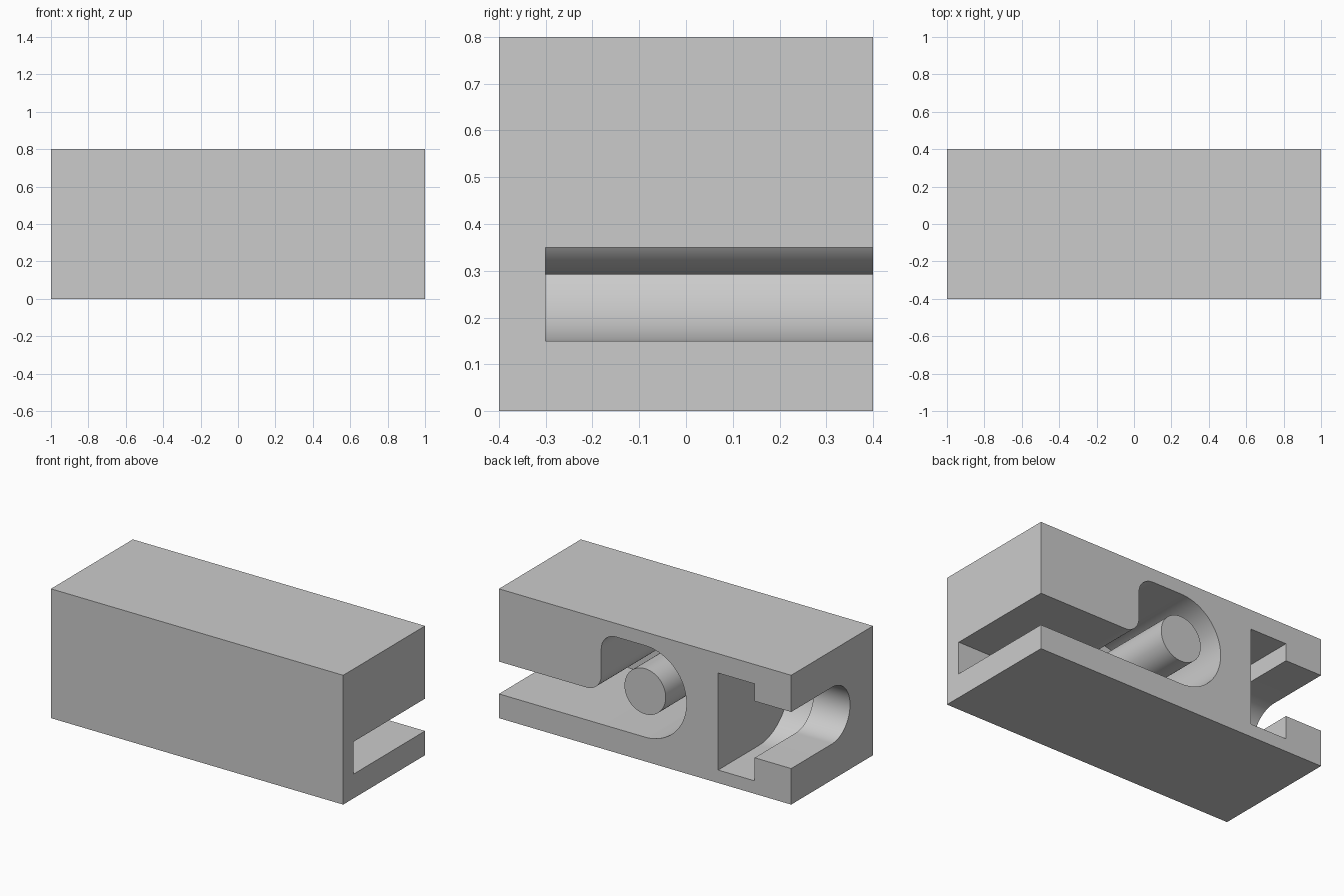
import bpy, bmesh
from math import pi, cos, sin

if "Cube" in bpy.data.objects:
    bpy.data.objects.remove(bpy.data.objects["Cube"], do_unlink=True)

grey = bpy.data.materials.new("plain grey")
grey.use_nodes = True
colour = (0.6, 0.6, 0.6, 1.0)
grey.diffuse_color = colour
grey.node_tree.nodes["Principled BSDF"].inputs["Base Color"].default_value = colour


def arc(cu, cv, r, start, end, steps):
    """Points on an arc, angles in units of pi."""
    angles = [pi * (start + (end - start) * i / steps) for i in range(steps + 1)]
    return [(cu + r * cos(a), cv + r * sin(a)) for a in angles]


def prism(name, profile, axis, lo, hi):
    """Extrude a 2D profile (u, z) along the x or y axis from lo to hi."""
    bm = bmesh.new()
    place = (lambda u, z, d: (d, u, z)) if axis == "x" else (lambda u, z, d: (u, d, z))
    near, far = [[bm.verts.new(place(u, z, d)) for u, z in profile] for d in (lo, hi)]
    bm.faces.new(near)
    bm.faces.new(far)
    n = len(profile)
    for i in range(n):
        j = (i + 1) % n
        bm.faces.new((near[i], near[j], far[j], far[i]))
    bmesh.ops.recalc_face_normals(bm, faces=bm.faces[:])
    mesh = bpy.data.meshes.new(name)
    bm.to_mesh(mesh)
    bm.free()
    mesh.materials.append(grey)
    obj = bpy.data.objects.new(name, mesh)
    bpy.context.scene.collection.objects.link(obj)
    return obj


def carve(target, cutter):
    """Cut the cutter out of the target, then discard the cutter."""
    mod = target.modifiers.new("cut", "BOOLEAN")
    mod.operation = "DIFFERENCE"
    mod.solver = "EXACT"
    mod.object = cutter
    bpy.context.view_layer.update()
    evaluated = target.evaluated_get(bpy.context.evaluated_depsgraph_get())
    mesh = bpy.data.meshes.new_from_object(evaluated)
    target.modifiers.clear()
    target.data = mesh
    bpy.data.objects.remove(cutter, do_unlink=True)


def smooth(obj):
    bpy.ops.object.select_all(action="DESELECT")
    obj.select_set(True)
    bpy.context.view_layer.objects.active = obj
    bpy.ops.object.shade_smooth_by_angle(angle=pi / 6)


# Main block
block = prism("block", [(-1, 0), (1, 0), (1, 0.8), (-1, 0.8)], "y", -0.4, 0.4)

# Hook-shaped socket around the pin, open at the back and the left end
PIN_Z, BORE, FILLET, GAP_LOW, GAP_HIGH, WALL = 0.433, 0.283, 0.1, 0.15, 0.35, 0.3
socket = (
    arc(0, PIN_Z, BORE, 0.5, 1.5, 48)
    + [(1.2, GAP_LOW), (1.2, GAP_HIGH)]
    + arc(WALL + FILLET, GAP_HIGH + FILLET, FILLET, 1.5, 1.0, 16)
    + arc(WALL - FILLET, PIN_Z + BORE - FILLET, FILLET, 0.0, 0.5, 16)
)
carve(block, prism("socket_cutter", socket, "y", -0.3, 0.6))

# Round-ended T slot at the other end: wide head recess, then the narrow neck
for name, z, r, lo, hi in (
    ("head_cutter", 0.38, 0.3, -0.75, -0.5),
    ("neck_cutter", 0.398, 0.175, -1.2, -0.6),
):
    profile = arc(0, z, r, 0.5, 1.5, 48) + [(0.6, z - r), (0.6, z + r)]
    carve(block, prism(name, profile, "x", lo, hi))
block.name = "block"
smooth(block)

# Hinge pin, rooted in the closed front wall of the socket
pin = prism("hinge_pin", arc(0, PIN_Z, 0.141, 0, 2, 64)[:-1], "y", -0.32, 0.4)
smooth(pin)
